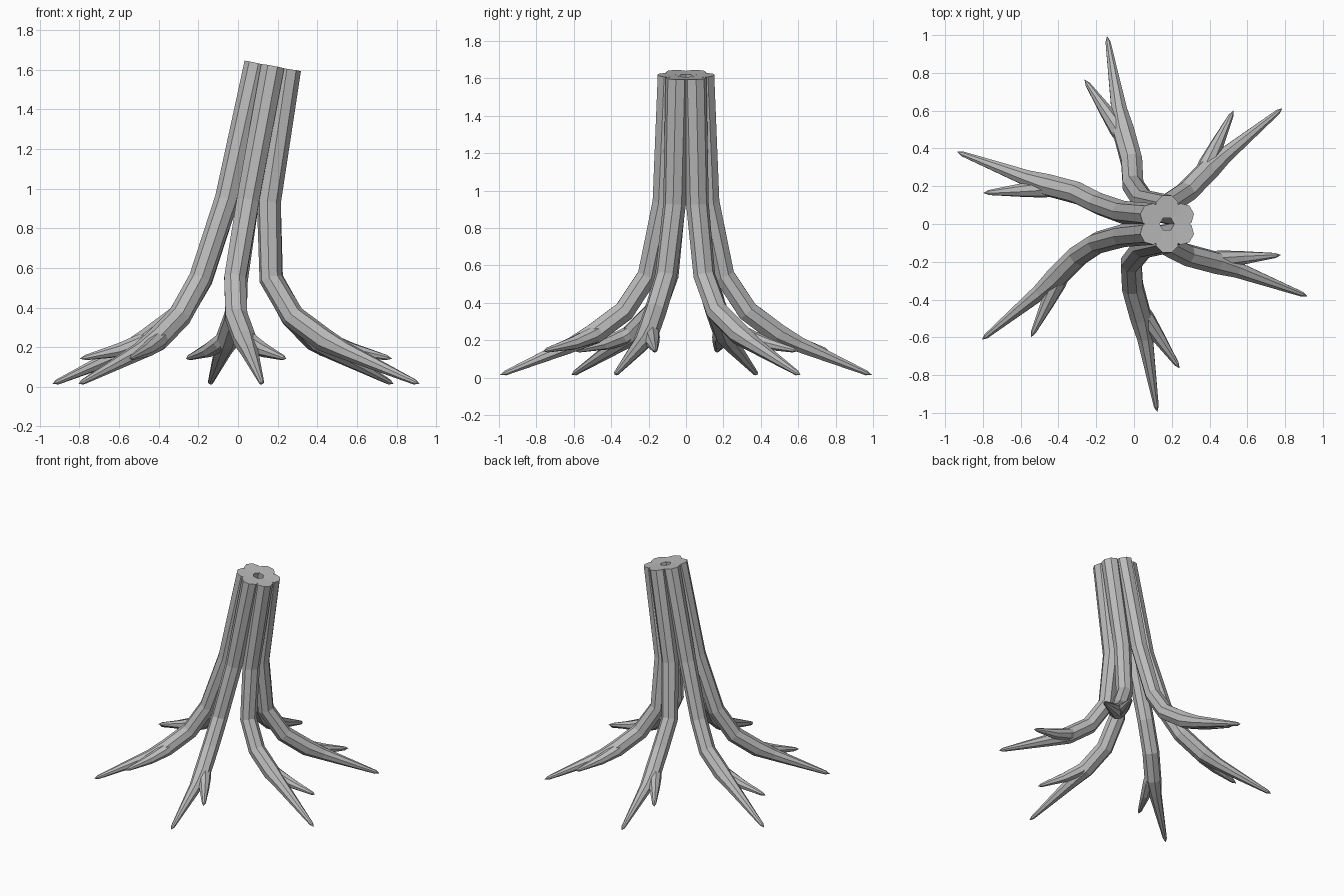
import bpy, bmesh
from math import cos, sin, pi, radians
from mathutils import Vector, Matrix

SIDES = 8

cube = bpy.data.objects.get("Cube")
if cube:
    bpy.data.objects.remove(cube)

wood = bpy.data.materials.new("plain_grey")
grey = (0.5, 0.5, 0.5, 1)
wood.diffuse_color = grey
wood.use_nodes = True
wood.node_tree.nodes["Principled BSDF"].inputs["Base Color"].default_value = grey

# strand from the cut top down to the root tip:
# distance outward, sideways swirl, height, radius, lean in x, slope of the cut
MAIN = [
    (0.092, 0.0, 1.617, 0.064, 0.175, 0.19),
    (0.122, 0.0, 0.94, 0.061, 0.05, 0.1),
    (0.205, -0.005, 0.545, 0.059, -0.01, 0.0),
    (0.33, 0.002, 0.355, 0.06, -0.01, 0.0),
    (0.49, 0.045, 0.235, 0.06, -0.01, 0.0),
    (0.60, 0.068, 0.18, 0.045, -0.01, 0.0),
    (0.965, 0.128, 0.025, 0.014, -0.01, 0.0),
    (0.995, 0.133, 0.014, 0.0, -0.01, 0.0),
]
# side fork of each root
FORK = [
    (0.40, 0.02, 0.285, 0.03, -0.01, 0.0),
    (0.50, 0.075, 0.225, 0.046, -0.01, 0.0),
    (0.60, 0.14, 0.185, 0.036, -0.01, 0.0),
    (0.74, 0.235, 0.148, 0.014, -0.01, 0.0),
    (0.765, 0.252, 0.142, 0.0, -0.01, 0.0),
]


def add_tube(bm, path, angle):
    """Sweep a polygon along a path turned by angle and leaned in x."""
    turn = Matrix.Rotation(angle, 3, 'Z')
    side = turn @ Vector((0, 1, 0))
    centres = []
    for out, swirl, z, _, lean, slope in path:
        p = turn @ Vector((out, swirl, z))
        centres.append(p + Vector((lean, 0, -slope * p.x)))
    rings = []
    for i, c in enumerate(centres):
        before = (c - centres[max(i - 1, 0)]).normalized()
        after = (centres[min(i + 1, len(centres) - 1)] - c).normalized()
        t = (before + after).normalized()
        b = (side - t * side.dot(t)).normalized()
        n = b.cross(t)
        r = path[i][3]
        if r == 0:
            rings.append([bm.verts.new(c)])
            continue
        steps = [2 * pi * (k + 0.5) / SIDES for k in range(SIDES)]
        rings.append([bm.verts.new(c + r * (n * cos(a) + b * sin(a))) for a in steps])
    bm.faces.new(rings[0])
    for upper, lower in zip(rings, rings[1:]):
        for k in range(SIDES):
            j = (k + 1) % SIDES
            if len(lower) == 1:
                bm.faces.new((upper[k], upper[j], lower[0]))
            else:
                bm.faces.new((upper[k], upper[j], lower[j], lower[k]))


# six strands bundled into the trunk and spreading into forked roots
for i in range(6):
    bm = bmesh.new()
    angle = radians(30 + 60 * i)
    add_tube(bm, MAIN, angle)
    add_tube(bm, FORK, angle)
    bmesh.ops.recalc_face_normals(bm, faces=bm.faces)
    mesh = bpy.data.meshes.new(f"trunk_root_{i + 1}")
    bm.to_mesh(mesh)
    bm.free()
    mesh.materials.append(wood)
    bpy.context.collection.objects.link(bpy.data.objects.new(mesh.name, mesh))
